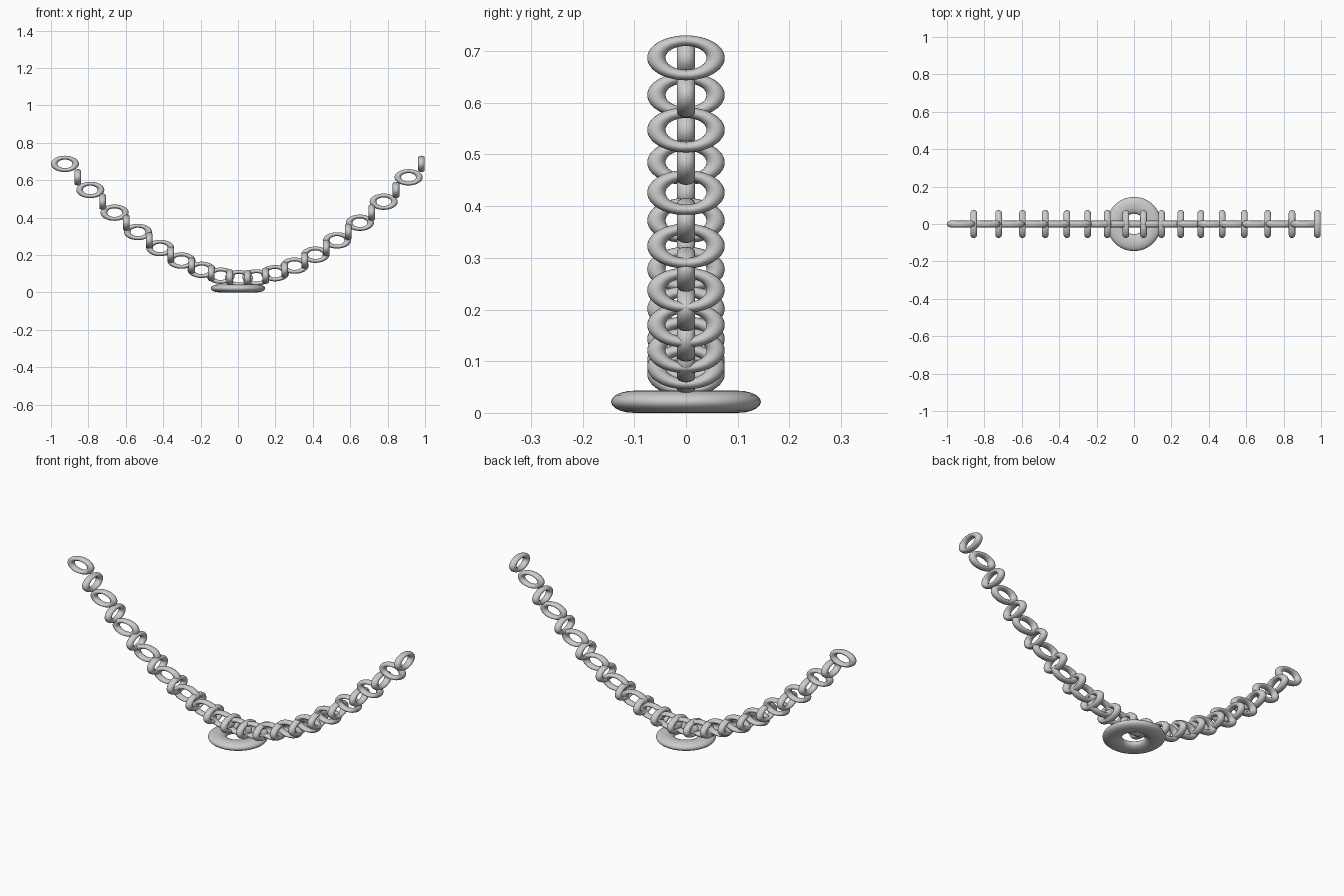
import bpy
from math import pi

if "Cube" in bpy.data.objects:
    bpy.data.objects.remove(bpy.data.objects["Cube"])


def ring(name, loc, major, minor, squash, facing_x=False):
    """Vertical squashed ring (or flat ring when facing_x is None)."""
    rot = (0, 0, 0) if facing_x is None else (pi / 2, 0, pi / 2 if facing_x else 0)
    bpy.ops.mesh.primitive_torus_add(
        major_radius=major, minor_radius=minor,
        major_segments=48, minor_segments=20, rotation=rot)
    ob = bpy.context.object
    ob.name = name
    # bake the rotation, then flatten in world z
    bpy.ops.object.transform_apply(location=False, rotation=True, scale=False)
    ob.scale = (1, 1, squash)
    bpy.ops.object.transform_apply(location=False, rotation=False, scale=True)
    ob.location = loc
    bpy.ops.object.shade_smooth()
    return ob


# Flattened ring base, resting on the ground
ring("base_ring", (0, 0, 0.0215), 0.10, 0.045, 0.0215 / 0.045, None)

# Hanging chain: links alternate between facing front and facing sideways
COUNT = 34
half = (COUNT - 1) / 2
for i in range(COUNT):
    s = (i - half) / half
    x = 0.0275 + 0.763 * s + 0.19 * s * abs(s)
    z = 0.075 + 0.612 * s * s
    ring(f"chain_link_{i + 1:02d}", (x, 0, z), 0.0573, 0.0177, 0.58, i % 2 == 1)
